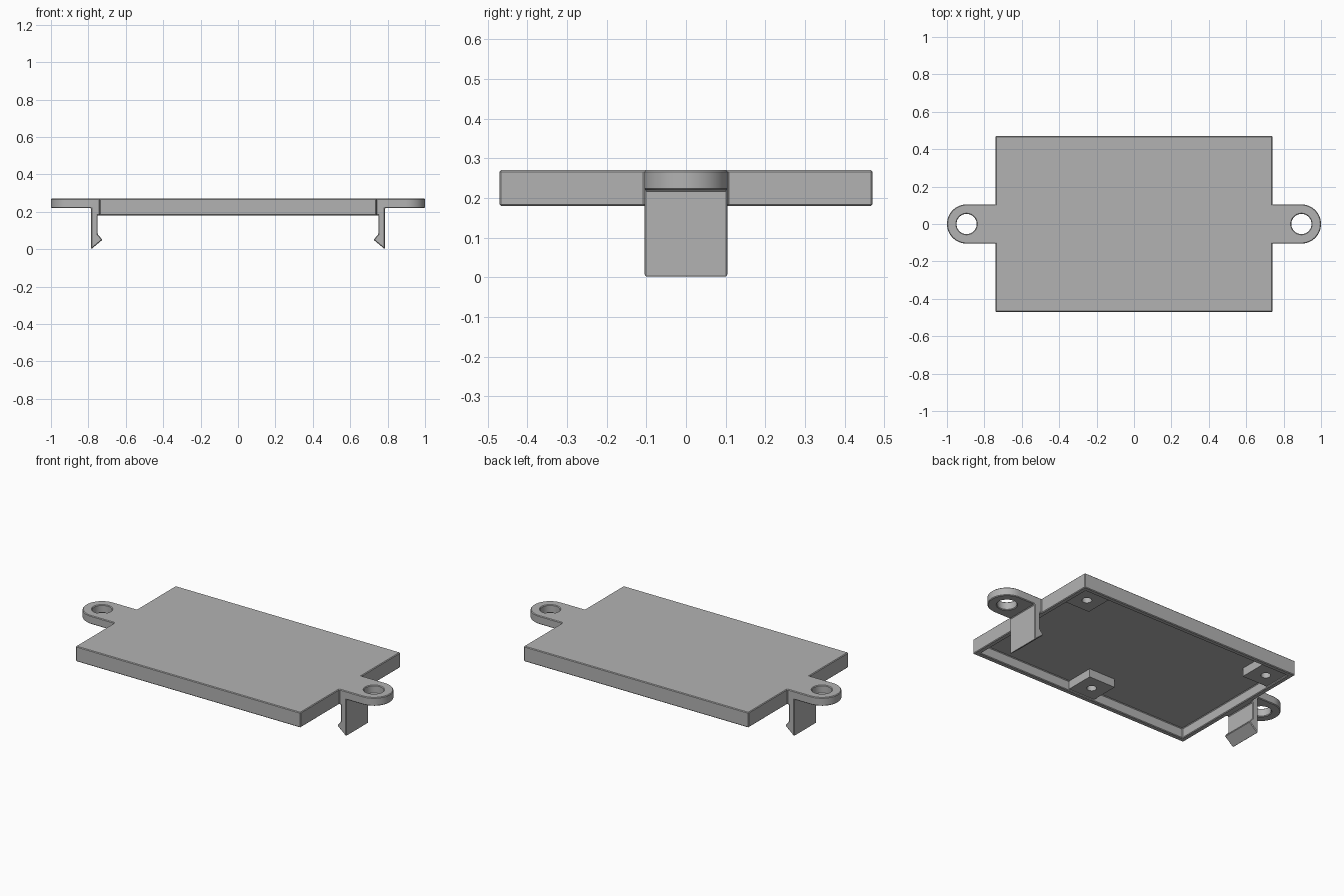
import bpy
import bmesh
import math
from mathutils import Vector

if "Cube" in bpy.data.objects:
    bpy.data.objects.remove(bpy.data.objects["Cube"], do_unlink=True)

TOP, RIM, CEILING = 0.27, 0.18, 0.24
HALF_X, HALF_Y, WALL = 0.74, 0.47, 0.03
EAR_X, EAR_R = 0.895, 0.105

grey = bpy.data.materials.new("plastic_grey")
grey.use_nodes = True
colour = (0.45, 0.45, 0.45, 1)
grey.diffuse_color = colour
grey.node_tree.nodes["Principled BSDF"].inputs["Base Color"].default_value = colour


def prism(name, outline, extrude):
    """Solid made by extruding a closed outline of 3D points."""
    bm = bmesh.new()
    face = bm.faces.new([bm.verts.new(p) for p in outline])
    result = bmesh.ops.extrude_face_region(bm, geom=[face])
    moved = [v for v in result["geom"] if isinstance(v, bmesh.types.BMVert)]
    bmesh.ops.translate(bm, verts=moved, vec=Vector(extrude))
    bmesh.ops.recalc_face_normals(bm, faces=bm.faces)
    mesh = bpy.data.meshes.new(name)
    bm.to_mesh(mesh)
    bm.free()
    mesh.materials.append(grey)
    obj = bpy.data.objects.new(name, mesh)
    bpy.context.collection.objects.link(obj)
    return obj


def box(name, x0, x1, y0, y1, z0, z1):
    outline = [(x0, y0, z0), (x1, y0, z0), (x1, y1, z0), (x0, y1, z0)]
    return prism(name, outline, (0, 0, z1 - z0))


def cylinder(name, x, y, radius, z0, z1, sides=32):
    turns = [2 * math.pi * i / sides for i in range(sides)]
    outline = [(x + radius * math.cos(a), y + radius * math.sin(a), z0) for a in turns]
    return prism(name, outline, (0, 0, z1 - z0))


def apply(obj, mod):
    bpy.context.view_layer.objects.active = obj
    bpy.ops.object.modifier_apply(modifier=mod.name)


def combine(obj, tool, operation):
    mod = obj.modifiers.new(operation, "BOOLEAN")
    mod.operation, mod.solver, mod.object = operation, "EXACT", tool
    apply(obj, mod)
    bpy.data.objects.remove(tool, do_unlink=True)


def smooth(obj):
    bpy.ops.object.select_all(action="DESELECT")
    obj.select_set(True)
    bpy.context.view_layer.objects.active = obj
    bpy.ops.object.shade_smooth_by_angle(angle=math.radians(30))


# Lid body with a rounded ear and a snap clip at each end
lid = box("lid", -HALF_X, HALF_X, -HALF_Y, HALF_Y, RIM, TOP)
clip_profile = [(0.785, 0), (0.725, 0.05), (0.75, 0.08), (0.75, RIM),
                (0.725, RIM), (0.725, 0.25), (0.785, 0.25)]
for side in (1, -1):
    arc = [math.pi * (i / 24 - 0.5) for i in range(25)]
    ear = [(side * (EAR_X + EAR_R * math.cos(a)), EAR_R * math.sin(a), 0.22) for a in arc]
    ear += [(side * 0.72, EAR_R, 0.22), (side * 0.72, -EAR_R, 0.22)]
    combine(lid, prism("ear", ear, (0, 0, TOP - 0.22)), "UNION")
    clip = [(side * x, -EAR_R, z) for x, z in clip_profile]
    combine(lid, prism("clip", clip, (0, 2 * EAR_R, 0)), "UNION")

# Hollow underside and screw holes through the ears
inner_x, inner_y = HALF_X - WALL, HALF_Y - WALL
cavity = box("cavity", -inner_x, inner_x, -inner_y, inner_y, 0.1, CEILING)
combine(lid, cavity, "DIFFERENCE")
for side in (1, -1):
    combine(lid, cylinder("ear_hole", side * EAR_X, 0, 0.054, 0.1, 0.4), "DIFFERENCE")

# Merge flat seams, then break the sharp edges
bm = bmesh.new()
bm.from_mesh(lid.data)
bmesh.ops.remove_doubles(bm, verts=bm.verts, dist=0.0002)
bmesh.ops.dissolve_limit(bm, angle_limit=0.02, verts=bm.verts, edges=bm.edges)
bm.to_mesh(lid.data)
bm.free()
bevel = lid.modifiers.new("edge_break", "BEVEL")
bevel.width, bevel.segments = 0.004, 1
bevel.limit_method, bevel.angle_limit = "ANGLE", math.radians(30)
apply(lid, bevel)
smooth(lid)

# Three bored bosses under the plate, against the walls
bosses = {"left_boss": (0.63, 0.355), "right_boss": (-0.63, 0.355), "front_boss": (0, -0.355)}
for name, (x, y) in bosses.items():
    half = 0.088
    boss = box(name, x - half, x + half, y - half, y + half, 0.19, 0.25)
    combine(boss, cylinder("bore", x, y, 0.027, 0.1, 0.236, 24), "DIFFERENCE")
    smooth(boss)
